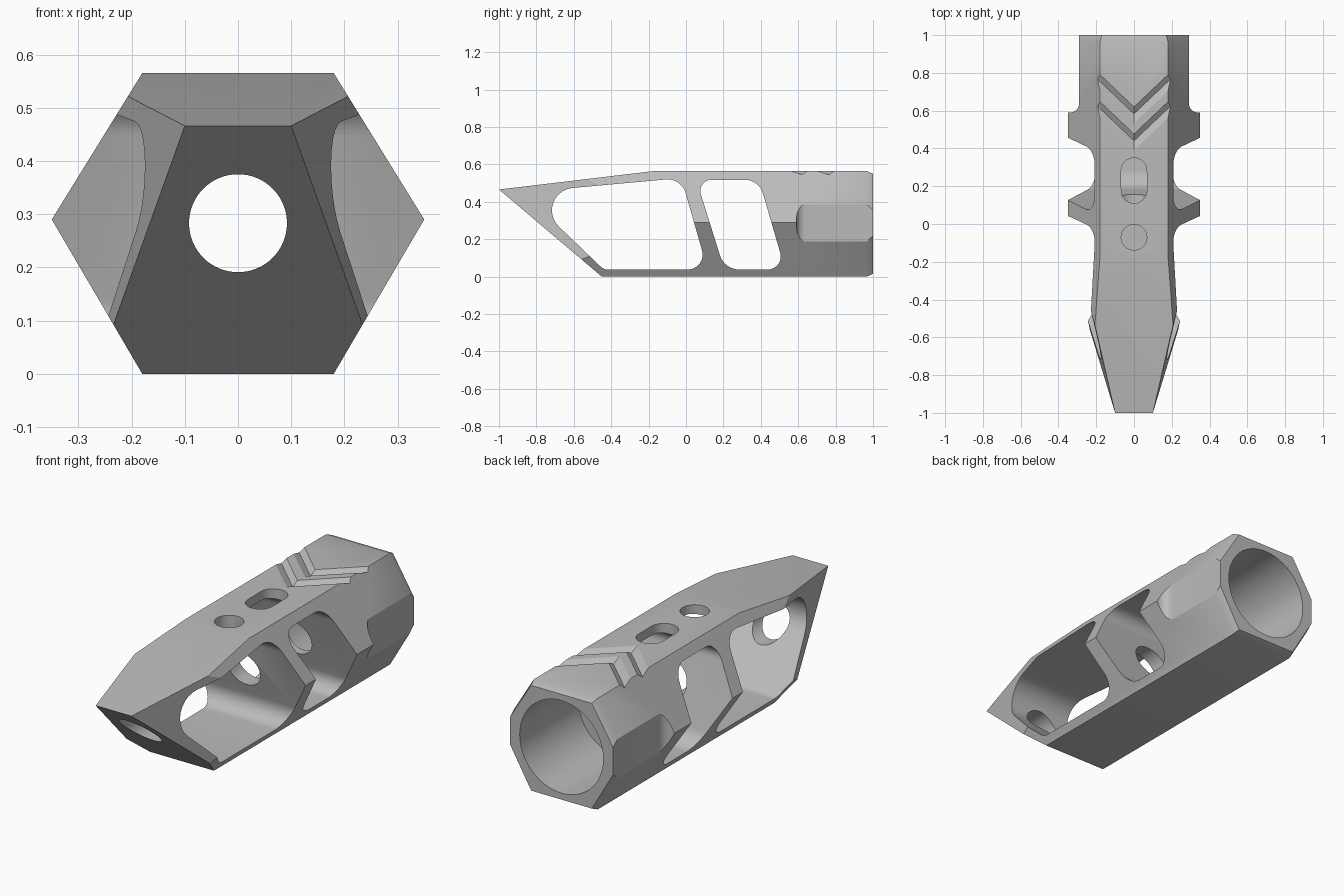
import bpy, bmesh, math
from mathutils import Vector

if "Cube" in bpy.data.objects:
    bpy.data.objects.remove(bpy.data.objects["Cube"], do_unlink=True)

AXIS_Z = 0.283   # height of the bore line


def new_object(name, bm):
    bmesh.ops.recalc_face_normals(bm, faces=bm.faces)
    mesh = bpy.data.meshes.new(name)
    bm.to_mesh(mesh)
    bm.free()
    obj = bpy.data.objects.new(name, mesh)
    bpy.context.collection.objects.link(obj)
    return obj


def loft(bm, sections):
    """Closed solid through equal-length cross-sections."""
    rings = [[bm.verts.new(p) for p in s] for s in sections]
    n = len(rings[0])
    for a, b in zip(rings, rings[1:]):
        for i in range(n):
            j = (i + 1) % n
            bm.faces.new((a[i], a[j], b[j], b[i]))
    bm.faces.new(rings[0])
    bm.faces.new(rings[-1])


def loft_object(name, sections):
    bm = bmesh.new()
    loft(bm, sections)
    return new_object(name, bm)


def rounded(corners, steps=10):
    """2D outline with a fillet of the given radius at each (u, v, radius)."""
    out = []
    for i, (u, v, r) in enumerate(corners):
        p = Vector((u, v))
        a = (Vector(corners[i - 1][:2]) - p).normalized()
        b = (Vector(corners[(i + 1) % len(corners)][:2]) - p).normalized()
        half = a.angle(b) / 2
        centre = p + (a + b).normalized() * r / math.sin(half)
        reach = r / math.tan(half)
        start, end = p + a * reach - centre, p + b * reach - centre
        turn = start.angle_signed(end)
        for k in range(steps + 1):
            t = -turn * k / steps
            c, s = math.cos(t), math.sin(t)
            out.append(centre + Vector((start.x * c - start.y * s,
                                        start.x * s + start.y * c)))
    return out


def circle(r, n=64):
    return [Vector((r * math.cos(2 * math.pi * i / n),
                    r * math.sin(2 * math.pi * i / n))) for i in range(n)]


# Hexagonal body with a chamfered rear end
def hexagon(y, inset=0.0):
    pts = [(0.18, 0), (0.35, 0.29), (0.18, 0.565),
           (-0.18, 0.565), (-0.35, 0.29), (-0.18, 0)]
    k = 1 - inset / AXIS_Z
    return [(x * k, y, AXIS_Z + (z - AXIS_Z) * k) for x, z in pts]


bm = bmesh.new()
loft(bm, [hexagon(-1.2), hexagon(0.965), hexagon(1.0, 0.015)])


# Nose planes: sloped top, raked front and the two side tapers
def slice_off(bm, p, q, r):
    p, q, r = Vector(p), Vector(q), Vector(r)
    normal = (q - p).cross(r - p).normalized()
    if normal.dot(Vector((0, 0.3, AXIS_Z)) - p) > 0:
        normal.negate()
    geom = bm.verts[:] + bm.edges[:] + bm.faces[:]
    bmesh.ops.bisect_plane(bm, geom=geom, dist=1e-5, plane_co=p,
                           plane_no=normal, clear_outer=True)
    rim = [e for e in bm.edges if e.is_boundary]
    bmesh.ops.holes_fill(bm, edges=rim)


slice_off(bm, (0, -1, 0.466), (1, -1, 0.466), (0, -0.17, 0.565))
slice_off(bm, (0, -1, 0.466), (1, -1, 0.466), (0, -0.45, 0))
for s in (1, -1):
    slice_off(bm, (s * 0.1, -1, 0.466), (s * 0.235, -0.556, 0.09),
              (s * 0.206, -0.54, 0.52))
body = new_object("muzzle_brake_body", bm)

cutters = []

# Bores along the length: narrow channel and wide rear socket
for name, radius, y0, y1 in (("channel", 0.092, -1.3, 0.8),
                             ("socket", 0.235, 0.53, 1.2)):
    ring = circle(radius)
    cutters.append(loft_object(name, [
        [(p.x, y, AXIS_Z + p.y) for p in ring] for y in (y0, y1)]))

# Slanted side ports running right through
front_port = [(-0.87, 0.45, 0.12), (-0.44, 0.038, 0.06),
              (0.115, 0.038, 0.08), (-0.025, 0.527, 0.10)]
rear_port = [(0.055, 0.518, 0.06), (0.205, 0.038, 0.11),
             (0.53, 0.038, 0.07), (0.39, 0.518, 0.10)]
for name, corners in (("front_port", front_port), ("rear_port", rear_port)):
    outline = rounded(corners)
    cutters.append(loft_object(name, [
        [(x, p.x, p.y) for p in outline] for x in (-0.6, 0.6)]))

# Round and slotted vents in the top
vent = circle(0.068, 48)
for name, y0, y1 in (("round_vent", -0.07, -0.07), ("slot_vent", 0.178, 0.282)):
    outline = [(p.x, p.y + (y1 if p.y > 0 else y0)) for p in vent]
    cutters.append(loft_object(name, [
        [(x, y, z) for x, y in outline] for z in (0.33, 0.8)]))

# Wrench flats on both sides at the rear
for s in (1, -1):
    outline = [(0.29, 1.2)]
    for k in range(9):
        t = math.pi / 2 * k / 8
        outline.append((0.34 - 0.05 * math.cos(t), 0.64 - 0.05 * math.sin(t)))
    outline += [(0.5, 0.59), (0.5, 1.2)]
    cutters.append(loft_object("wrench_flat", [
        [(s * x, y, z) for x, y in outline] for z in (-0.2, 0.8)]))

# Two chevron grooves across the top
for y in (0.44, 0.583):
    sections = []
    for x in (-0.3, 0, 0.3):
        yb = y + abs(x) * 0.95
        sections.append([(x, yb, 0.545), (x, yb + 0.11, 0.605),
                         (x, yb - 0.15, 0.605)])
    cutters.append(loft_object("chevron_groove", sections))

# Cut everything out of the body
bpy.context.view_layer.objects.active = body
for cutter in cutters:
    cutter.hide_render = True
    mod = body.modifiers.new(cutter.name, "BOOLEAN")
    mod.operation = "DIFFERENCE"
    mod.solver = "EXACT"
    mod.object = cutter
    bpy.ops.object.modifier_apply(modifier=mod.name)
    bpy.data.objects.remove(cutter, do_unlink=True)

# Plain grey metal
grey = bpy.data.materials.new("grey_metal")
grey.use_nodes = True
colour = (0.5, 0.5, 0.5, 1)
grey.diffuse_color = colour
grey.node_tree.nodes["Principled BSDF"].inputs["Base Color"].default_value = colour
body.data.materials.clear()
body.data.materials.append(grey)

bpy.ops.object.select_all(action="DESELECT")
body.select_set(True)
bpy.ops.object.shade_smooth_by_angle(angle=math.radians(25))
